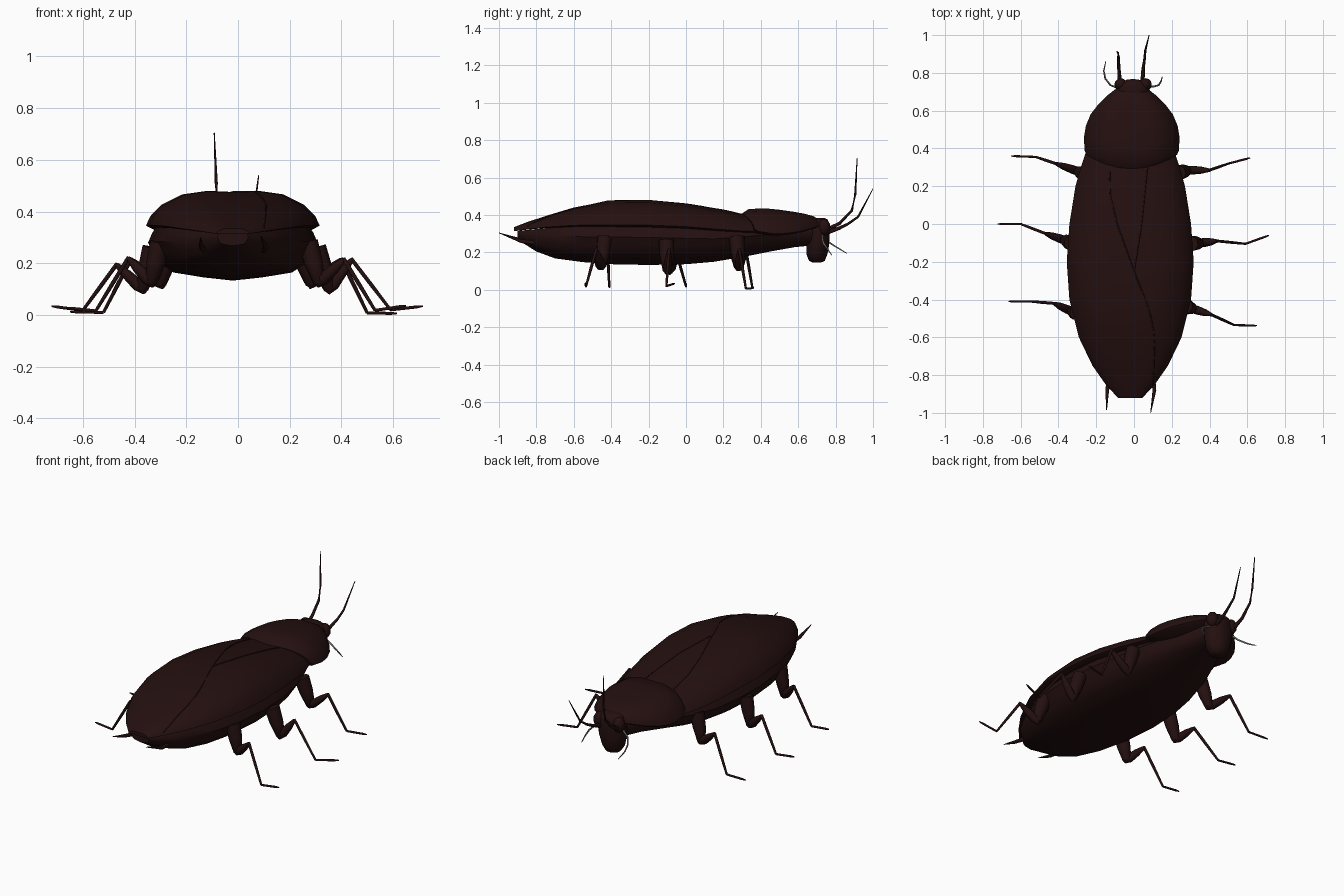
import bpy, bmesh, math
from mathutils import Vector

if "Cube" in bpy.data.objects:
    bpy.data.objects.remove(bpy.data.objects["Cube"])


def material(name, rgb):
    m = bpy.data.materials.new(name)
    m.diffuse_color = (*rgb, 1)
    m.use_nodes = True
    m.node_tree.nodes["Principled BSDF"].inputs["Base Color"].default_value = m.diffuse_color
    return m


BROWN = material("dark brown shell", (0.018, 0.005, 0.005))
GREY = material("grey feeler", (0.16, 0.15, 0.15))


def loft(name, rings, mat=BROWN, angle=40):
    """Skin closed rings of points and cap both ends."""
    bm = bmesh.new()
    vs = [[bm.verts.new(p) for p in r] for r in rings]
    n = len(rings[0])
    for a, b in zip(vs, vs[1:]):
        for i in range(n):
            j = (i + 1) % n
            bm.faces.new((a[i], a[j], b[j], b[i]))
    bm.faces.new(vs[0][::-1])
    bm.faces.new(vs[-1])
    bmesh.ops.recalc_face_normals(bm, faces=bm.faces)
    me = bpy.data.meshes.new(name)
    bm.to_mesh(me)
    bm.free()
    me.materials.append(mat)
    ob = bpy.data.objects.new(name, me)
    bpy.context.collection.objects.link(ob)
    bpy.ops.object.select_all(action='DESELECT')
    ob.select_set(True)
    bpy.context.view_layer.objects.active = ob
    bpy.ops.object.shade_smooth_by_angle(angle=math.radians(angle))
    return ob


def tube(name, pts, radii, mat=BROWN, sides=8):
    """Tapered tube along a path."""
    pts = [Vector(p) for p in pts]
    rings = []
    for i, p in enumerate(pts):
        d = (pts[min(i + 1, len(pts) - 1)] - pts[max(i - 1, 0)]).normalized()
        s = d.cross(Vector((0.13, 0.3, 1))).normalized()
        t = s.cross(d)
        rings.append([p + radii[i] * (math.cos(a) * s + math.sin(a) * t)
                      for a in (k * math.tau / sides for k in range(sides))])
    return loft(name, rings, mat, 60)


def lerp_rows(rows, y):
    for a, b in zip(rows, rows[1:]):
        if a[0] <= y <= b[0]:
            f = (y - a[0]) / (b[0] - a[0])
            return [p + (q - p) * f for p, q in zip(a, b)]
    return rows[0] if y < rows[0][0] else rows[-1]


def mirror_section(half):
    return half + [(-u, v) for u, v in half[::-1] if u > 0]


CX = -0.02
# Section shapes: (sideways fraction, height fraction), starting on the centre line
DOME = [(0, .97), (.3, 1), (.58, .9), (.82, .6), (.95, .27), (1, 0), (.93, -.08), (0, -.08)]
KEEL = [(0, 0), (.9, 0), (.95, .12), (1, .3), (.93, .5), (.86, .68), (.7, .85), (.35, .94), (0, 1)]


def ring(half, fn):
    pts = half + [(-u, v) for u, v in half[-2:0:-1]]
    return [fn(u, v) for u, v in pts]


# Wing covers: y, half width, edge height, top height
WING = [(-.92, .065, .315, .335), (-.85, .13, .325, .362), (-.75, .2, .335, .395),
        (-.6, .272, .345, .44), (-.4, .322, .348, .478), (-.2, .336, .346, .48),
        (0, .322, .338, .46), (.2, .29, .322, .426), (.3, .262, .315, .404), (.38, .235, .312, .385)]
loft("wing_covers", [ring(DOME, lambda u, v: (CX + u * w, y, e + v * (t - e)))
                     for y, w, e, t in WING])


# Seams where the wing covers overlap
def wing_point(x, y):
    _, w, e, t = lerp_rows(WING, y)
    u = abs(x - CX) / w
    for a, b in zip(DOME, DOME[1:]):
        if a[0] <= u <= b[0]:
            v = a[1] + (b[1] - a[1]) * (u - a[0]) / (b[0] - a[0])
            return (x, y, e + v * (t - e))


for name, keys in {"long_wing_seam": [(-.85, .1), (-.6, .11), (-.45, .08), (-.25, 0), (0, -.09), (.15, -.125), (.3, -.13)],
                   "short_wing_seam": [(-.25, 0), (0, .04), (.3, .07)]}.items():
    n = 16
    ys = [keys[0][0] + (keys[-1][0] - keys[0][0]) * i / n for i in range(n + 1)]
    tube(name, [wing_point(lerp_rows(keys, y)[1], y) for y in ys], [.004] * (n + 1), sides=5)

# Belly and thorax: y, half width, top height, bottom height
BELLY = [(-.9, .06, .315, .268), (-.8, .16, .325, .205), (-.7, .22, .335, .168),
         (-.55, .28, .342, .148), (-.4, .312, .345, .137), (-.2, .328, .343, .133),
         (0, .315, .335, .137), (.15, .288, .325, .15), (.3, .25, .33, .175),
         (.45, .19, .335, .205), (.58, .13, .335, .228), (.7, .08, .335, .24)]
loft("belly", [ring(KEEL, lambda u, v: (CX + u * w, y, t + v * (b - t)))
               for y, w, t, b in BELLY])

# Neck shield: its back edge bows toward the tail
SHIELD = [(.292, .24, .325, .405, .075), (.33, .25, .312, .432, .06), (.42, .253, .302, .436, .04),
          (.5, .243, .302, .428, .02), (.57, .218, .308, .418, .01), (.63, .18, .318, .408, 0),
          (.68, .13, .332, .394, 0), (.715, .085, .342, .375, 0)]
loft("neck_shield", [ring(DOME, lambda u, v: (-.012 + u * w, y + k * u * u, e + v * (t - e)))
                     for y, w, e, t, k in SHIELD])

# Head hanging down: z, y, radius x, radius y
HEAD = [(.145, .7, .02, .02), (.155, .7, .045, .042), (.19, .7, .068, .056), (.24, .705, .082, .06),
        (.3, .708, .09, .06), (.35, .71, .088, .058), (.375, .71, .07, .048), (.385, .71, .04, .03)]
loft("head", [[(-.006 + rx * math.cos(a), y + ry * math.sin(a), z)
               for a in (k * math.tau / 16 for k in range(16))] for z, y, rx, ry in HEAD], angle=60)

# Eyes
for side, x in (("left", -.07), ("right", .06)):
    lat = [-.99, -.8, -.4, 0, .4, .8, .99]
    loft(side + "_eye", [[(x + .034 * math.sqrt(1 - s * s) * math.cos(a),
                           .738 + .034 * math.sqrt(1 - s * s) * math.sin(a), .335 + .045 * s)
                          for a in (k * math.tau / 12 for k in range(12))] for s in lat], angle=60)

# Antennae
AR = [.012, .009, .007, .006, .002]
tube("left_antenna", [(-.075, .75, .32), (-.08, .82, .355), (-.082, .887, .425),
                      (-.084, .905, .51), (-.092, .915, .705)], AR)
tube("right_antenna", [(.045, .75, .305), (.048, .82, .33), (.055, .865, .352),
                       (.06, .92, .39), (.08, 1.0, .54)], AR)

# Thin mouth feelers
FR = [.006, .005, .005, .004, .002]
tube("left_feeler", [(-.085, .72, .3), (-.125, .735, .275), (-.152, .77, .25),
                     (-.16, .81, .225), (-.15, .86, .195)], FR, GREY, 6)
tube("right_feeler", [(.075, .73, .29), (.105, .728, .275), (.13, .735, .25),
                      (.143, .755, .22), (.15, .78, .185)], FR, GREY, 6)

# Tail spikes
tube("left_tail_spike", [(-.13, -.8, .25), (-.142, -.88, .265), (-.145, -.985, .3)], [.012, .01, .002])
tube("right_tail_spike", [(.1, -.8, .25), (.108, -.88, .26), (.088, -1.0, .305)], [.012, .01, .002])

# Legs: hip, lower hip, knee, ankle, toe
LEGS = {
    "right_front": [(.235, .27, .28), (.285, .285, .12), (.4, .285, .215), (.5, .32, .008), (.615, .35, .006)],
    "right_middle": [(.3, -.105, .26), (.355, -.1, .1), (.44, -.09, .215), (.59, -.105, .02), (.715, -.06, .034)],
    "right_rear": [(.27, -.435, .28), (.315, -.45, .125), (.41, -.48, .215), (.53, -.535, .018), (.65, -.538, .036)],
    "left_front": [(-.255, .26, .28), (-.3, .28, .12), (-.415, .32, .215), (-.52, .355, .01), (-.65, .36, .012)],
    "left_middle": [(-.33, -.1, .26), (-.37, -.085, .1), (-.47, -.05, .195), (-.6, 0, .018), (-.722, 0, .034)],
    "left_rear": [(-.3, -.47, .28), (-.335, -.46, .125), (-.425, -.42, .22), (-.55, -.41, .016), (-.665, -.41, .028)],
}
for name, pts in LEGS.items():
    h, c, k, a, t = [Vector(p) for p in pts]
    tube(name + "_hip", [h, h.lerp(c, .5), c, c + Vector((0, 0, -.012))], [.042, .038, .024, .012])
    tube(name + "_thigh", [c - (k - c) * .12, c.lerp(k, .15), c.lerp(k, .6), k], [.012, .025, .02, .009])
    tube(name + "_shin", [k + (k - a) * .02, k.lerp(a, .5), a], [.008, .008, .006])
    tube(name + "_foot", [a, a.lerp(t, .8), t], [.006, .006, .003])
